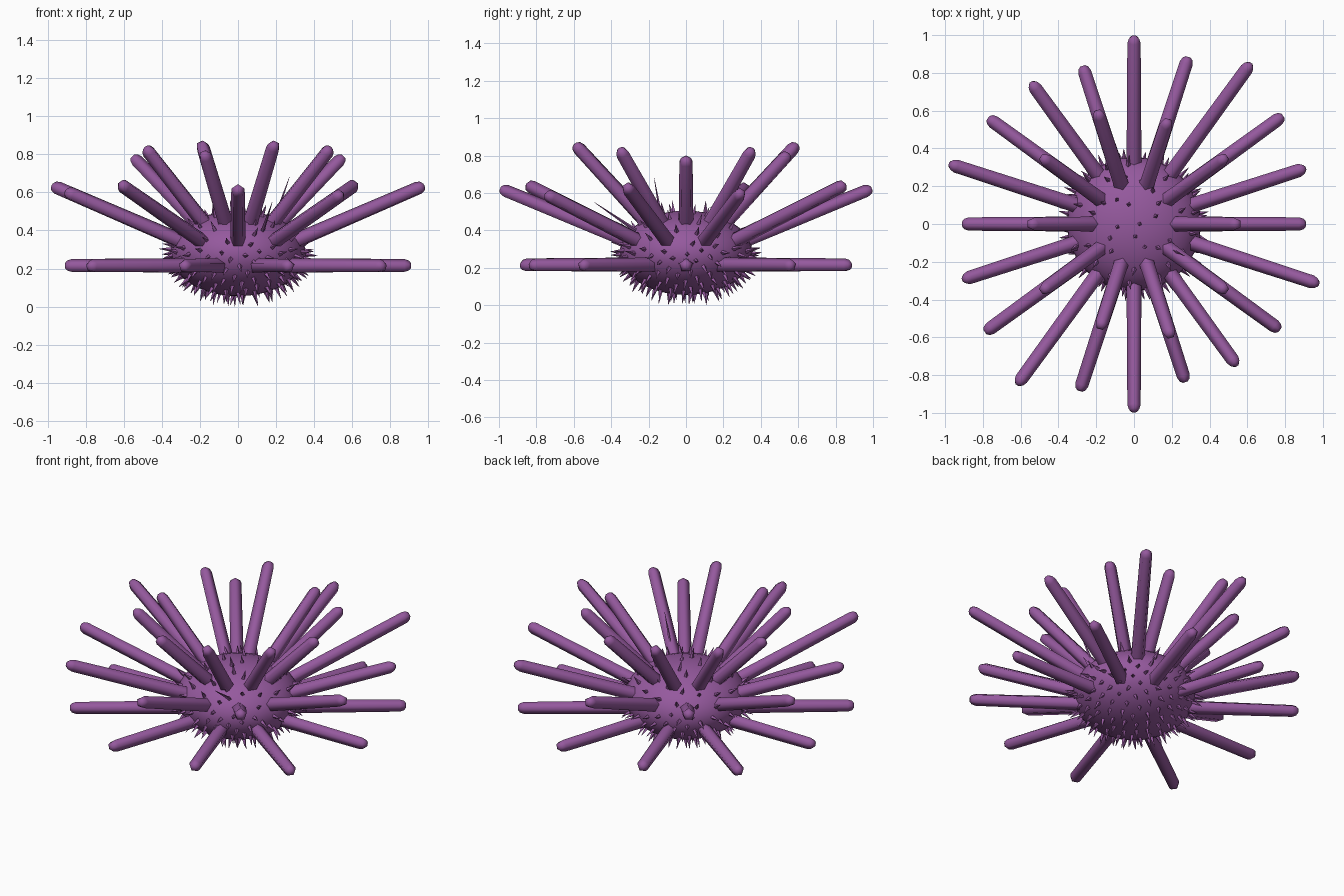
import bpy, bmesh, math, random
from mathutils import Vector, Matrix

random.seed(4)
if "Cube" in bpy.data.objects:
    bpy.data.objects.remove(bpy.data.objects["Cube"], do_unlink=True)

purple = bpy.data.materials.new("urchin purple")
purple.use_nodes = True
colour = (0.30, 0.10, 0.34, 1)
purple.diffuse_color = colour
purple.node_tree.nodes["Principled BSDF"].inputs["Base Color"].default_value = colour

BODY_CENTRE = Vector((0, 0, 0.28))
BODY_SIZE = Vector((0.355, 0.355, 0.225))
SPINE_ROOT = Vector((0, 0, 0.213))


def finish(bm, name, angle):
    bmesh.ops.recalc_face_normals(bm, faces=bm.faces)
    mesh = bpy.data.meshes.new(name)
    bm.to_mesh(mesh)
    bm.free()
    obj = bpy.data.objects.new(name, mesh)
    bpy.context.collection.objects.link(obj)
    mesh.materials.append(purple)
    bpy.ops.object.select_all(action="DESELECT")
    obj.select_set(True)
    bpy.context.view_layer.objects.active = obj
    bpy.ops.object.shade_smooth_by_angle(angle=math.radians(angle))
    return obj


def add_rod(bm, root, direction, profile, sides):
    """Lathe (distance, radius) pairs along a direction and cap both ends."""
    turn = direction.to_track_quat("Z", "Y")
    rings = []
    for dist, radius in profile:
        ring = []
        for i in range(sides):
            a = math.tau * i / sides + math.pi / 2
            p = Vector((radius * math.cos(a), radius * math.sin(a), dist))
            ring.append(bm.verts.new(root + turn @ p))
        rings.append(ring)
    for low, high in zip(rings, rings[1:]):
        for i in range(sides):
            j = (i + 1) % sides
            bm.faces.new((low[i], low[j], high[j], high[i]))
    bm.faces.new(rings[0][::-1])
    bm.faces.new(rings[-1])


# Flattened round body
bm = bmesh.new()
bmesh.ops.create_uvsphere(
    bm, u_segments=32, v_segments=20, radius=1,
    matrix=Matrix.Translation(BODY_CENTRE) @ Matrix.Diagonal((*BODY_SIZE, 1)))
finish(bm, "body", 60)

# Three tiers of thick spines: name, elevation, first angle, repeating lengths
tiers = [
    ("lower_spines", 0, 0, (0.91, 0.975, 0.93, 0.88, 0.955)),
    ("middle_spines", 22.3, 18, (1.03, 1.135, 1.075, 1.0, 1.11)),
    ("upper_spines", 46, 0, (0.80, 0.865, 0.83, 0.90, 0.865)),
]
for name, elevation, start, lengths in tiers:
    bm = bmesh.new()
    e = math.radians(elevation)
    for k in range(10):
        a = math.radians(start + 36 * k)
        aim = Vector((math.cos(a) * math.cos(e), math.sin(a) * math.cos(e), math.sin(e)))
        n = lengths[k % 5]
        profile = [(0.15, 0.043), (n - 0.035, 0.037), (n - 0.012, 0.029), (n, 0.014)]
        add_rod(bm, SPINE_ROOT, aim, profile, 5)
    finish(bm, name, 75)

# Short prickles, denser on the underside
bm = bmesh.new()
count = 280
for i in range(count):
    h = 1 - 2 * (i + 0.5) / count
    if h > 0.1 and i % 2:
        continue
    a = i * math.pi * (3 - math.sqrt(5))
    r = math.sqrt(1 - h * h)
    unit = Vector((r * math.cos(a), r * math.sin(a), h))
    spot = BODY_CENTRE + unit * BODY_SIZE
    normal = Vector([u / s for u, s in zip(unit, BODY_SIZE)]).normalized()
    tilt = Vector([random.uniform(-0.2, 0.2) for _ in range(3)])
    length = random.uniform(0.045, 0.065)
    add_rod(bm, spot, (normal + tilt).normalized(),
            [(-0.01, 0.014), (length, 0.001)], 4)
finish(bm, "prickles", 30)

# A few long thin needles
bm = bmesh.new()
for base, tip in [((0.19, -0.13, 0.45), (0.27, -0.17, 0.68)),
                  ((0.13, -0.27, 0.40), (0.18, -0.49, 0.55))]:
    line = Vector(tip) - Vector(base)
    add_rod(bm, Vector(base), line.normalized(),
            [(0, 0.011), (line.length, 0.001)], 4)
finish(bm, "long_needles", 30)
